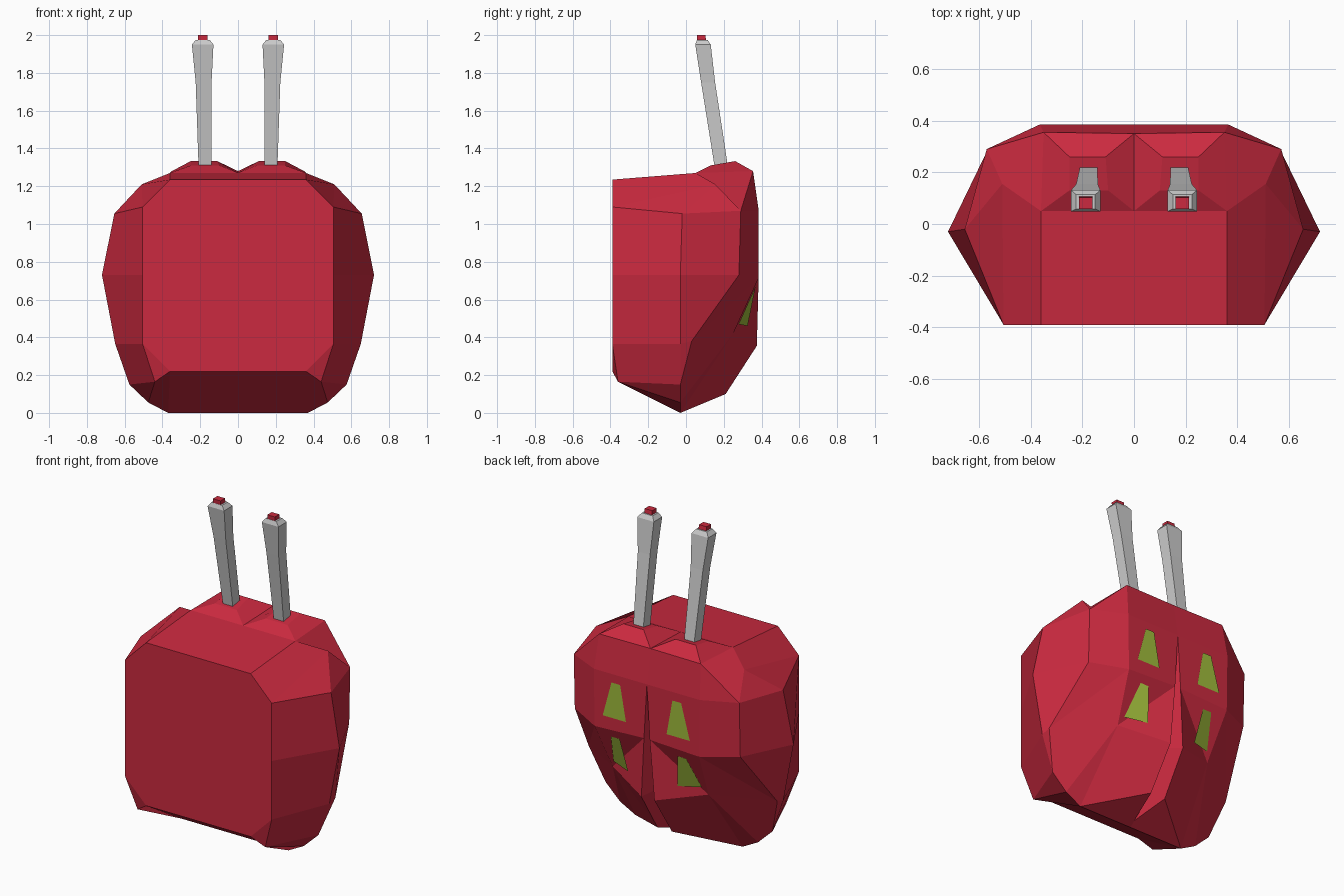
import bpy, bmesh
from mathutils import Vector
from mathutils.bvhtree import BVHTree

if "Cube" in bpy.data.objects:
    bpy.data.objects.remove(bpy.data.objects["Cube"])


def material(name, rgb):
    m = bpy.data.materials.new(name)
    m.diffuse_color = (*rgb, 1)
    m.use_nodes = True
    m.node_tree.nodes["Principled BSDF"].inputs["Base Color"].default_value = m.diffuse_color
    return m


RED = material("red", (0.6, 0.023, 0.05))
GREEN = material("green", (0.35, 0.5, 0.045))


def face(bm, pts):
    unique = []
    for p in pts:
        if p not in unique:
            unique.append(p)
    if len(unique) > 2:
        bm.faces.new([bm.verts.new(p) for p in unique])


def strip(bm, a, b):
    for i in range(len(a) - 1):
        face(bm, [a[i], a[i + 1], b[i + 1], b[i]])


def finish(bm, name, mat=None, mirror=False):
    if mirror:
        bmesh.ops.mirror(bm, geom=bm.verts[:] + bm.edges[:] + bm.faces[:],
                         axis='X', merge_dist=0.0005)
    bmesh.ops.remove_doubles(bm, verts=bm.verts[:], dist=0.0005)
    bmesh.ops.recalc_face_normals(bm, faces=bm.faces[:])
    me = bpy.data.meshes.new(name)
    bm.to_mesh(me)
    ob = bpy.data.objects.new(name, me)
    bpy.context.collection.objects.link(ob)
    if mat:
        me.materials.append(mat)
    return ob


# Body, half section: flat front ring and widest middle ring, top to bottom
Y = -0.39
f = [(0, Y, 1.235), (.36, Y, 1.235), (.505, Y, 1.09), (.505, Y, .73),
     (.505, Y, .365), (.44, -.36, .165), (.36, Y, .22), (0, Y, .22)]
m = [(0, .05, 1.27), (.36, .05, 1.27), (.51, .155, 1.21), (.655, -.02, 1.055),
     (.72, -.03, .73), (.65, -.03, .365), (.575, -.03, .15),
     (.475, -.03, .055), (.37, -.03, 0), (0, -.03, 0)]
# Back rim, brow, cheek and jaw corners
rim0, rim1, rim2 = (0, .35, 1.28), (.35, .355, 1.28), (.57, .29, 1.07)
side, hinge, lip = (.57, .28, .73), (.65, .03, .38), (.33, .25, .42)
top0, top1 = (0, .385, 1.07), (.365, .385, 1.07)
brow0, brow1 = (.02, .385, .73), (.36, .385, .715)
chin, jaw = (.045, .375, .355), (.05, .21, .1)
# Centre groove
g1, g2, g3 = (0, .33, .73), (0, .28, .38), (0, 0, .03)
# Bump under each stalk
c1, c2 = (.1, .13, 1.31), (.25, .13, 1.31)
b1, b2 = (.11, .26, 1.333), (.25, .26, 1.333)

bm = bmesh.new()
face(bm, f[:5] + f[6:])
face(bm, f[4:7])
strip(bm, [f[i] for i in (0, 1, 2, 2, 3, 4, 5, 5, 6, 7)], m)
strip(bm, [m[0], c1, c2, m[1]], [rim0, b1, b2, rim1])
face(bm, [m[0], c1, c2, m[1]])
face(bm, [rim0, b1, b2, rim1])
strip(bm, m[1:9] + m[8:], [rim1, rim2, rim2, side, hinge, hinge, lip, lip, jaw, g3])
strip(bm, [rim0, rim1, rim2, side, hinge, lip], [top0, top1, top1, brow1, brow1, brow1])
strip(bm, [top1, brow1, lip, chin], [top0, brow0, brow0, brow0])
strip(bm, [lip, jaw, g3], [chin, chin, g2])
strip(bm, [top0, brow0, chin], [top0, g1, g2])
body = finish(bm, "body", RED, True)

# Eye patches projected onto the back surface
bm = bmesh.new()
bm.from_mesh(body.data)
tree = BVHTree.FromBMesh(bm)
bm.free()


def eyes(name, outline):
    bm = bmesh.new()
    pts = []
    for x, z in outline:
        hit = tree.ray_cast(Vector((x, 2, z)), Vector((0, -1, 0)))[0]
        pts.append((x, hit.y + 0.006, z))
    face(bm, pts)
    ob = finish(bm, name, GREEN, True)
    ob.data.update()
    if ob.data.polygons[0].normal.y < 0:
        ob.data.flip_normals()


eyes("upper_eyes", [(.14, .8), (.3, .8), (.24, 1.02), (.18, 1.02)])
eyes("lower_eyes", [(.17, .46), (.305, .47), (.26, .67), (.2, .67)])


# Square stalks and their red tips: sections are (x, y, z, half x, half y)
def stalk(name, sections, mat=None):
    bm = bmesh.new()
    rings = [[(x + sx * w, y + sy * d, z)
              for sx, sy in ((-1, -1), (1, -1), (1, 1), (-1, 1), (-1, -1))]
             for x, y, z, w, d in sections]
    for a, b in zip(rings, rings[1:]):
        strip(bm, a, b)
    face(bm, rings[0])
    face(bm, rings[-1])
    finish(bm, name, mat, True)


stalk("stalks", [(.174, .195, 1.25, .033, .035), (.182, .117, 1.75, .042, .037),
                 (.187, .09, 1.95, .057, .041), (.187, .086, 1.975, .037, .028)])
stalk("stalk_tips", [(.187, .084, 1.965, .026, .024), (.187, .08, 2.0, .026, .022)], RED)
